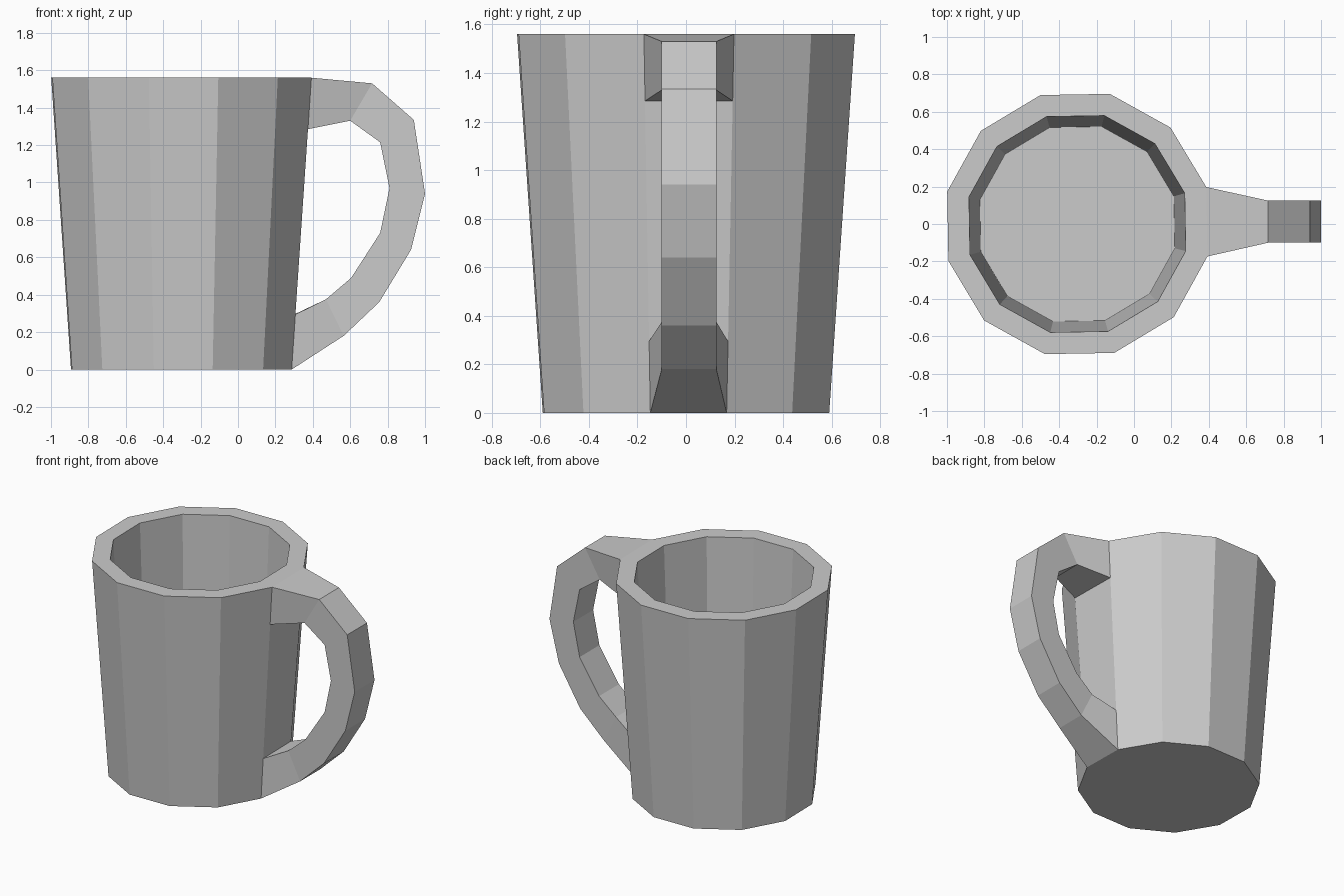
import bpy, bmesh
from math import cos, sin, radians

cube = bpy.data.objects.get("Cube")
if cube:
    bpy.data.objects.remove(cube, do_unlink=True)

SIDES = 12
HEIGHT = 1.56
CENTRE_X = -0.303

bm = bmesh.new()


def ring(radius, z):
    """Twelve-sided ring, slightly turned so one panel faces the handle."""
    angles = [radians(16 + 360 / SIDES * k) for k in range(SIDES)]
    return [bm.verts.new((CENTRE_X + radius * cos(a), radius * sin(a), z)) for a in angles]


def bridge(a, b):
    for k in range(len(a)):
        n = (k + 1) % len(a)
        bm.faces.new((a[k], a[n], b[n], b[k]))


# Cup rings: outer wall, rim, inner wall and floor
base = ring(0.608, 0)
rim = ring(0.717, HEIGHT)
lip = ring(0.597, HEIGHT)
floor = ring(0.537, 0.12)


def column(k):
    """Wall edge split where the handle joins the cup."""
    low, high = base[k], rim[k]
    joints = [bm.verts.new(low.co.lerp(high.co, z / HEIGHT)) for z in (0.295, 1.285)]
    return [low, *joints, high]


columns = [[base[k], rim[k]] for k in range(SIDES)]
columns[0], columns[-1] = column(0), column(SIDES - 1)
for k in range(SIDES - 1):
    bm.faces.new(columns[k] + columns[k + 1][::-1])
bridge(rim, lip)
bridge(lip, floor)
bm.faces.new(floor)
bm.faces.new(base)

# Wall panel inside the handle loop
back, front = columns[0], columns[-1]
bm.faces.new((front[1], back[1], back[2], front[2]))

# Handle: outer and inner (x, z) points of each section, top to bottom
sections = [
    ((0.717, 1.53), (0.60, 1.33)),
    ((0.94, 1.335), (0.76, 1.215)),
    ((1.0, 0.94), (0.81, 0.97)),
    ((0.925, 0.64), (0.76, 0.73)),
    ((0.755, 0.36), (0.605, 0.49)),
    ((0.565, 0.18), (0.47, 0.375)),
]
loops = [[front[3], back[3], back[2], front[2]]]
for outer, inner in sections:
    corners = ((outer, -0.1), (outer, 0.125), (inner, 0.125), (inner, -0.1))
    loops.append([bm.verts.new((x, y, z)) for (x, z), y in corners])
loops.append([front[0], back[0], back[1], front[1]])
for a, b in zip(loops, loops[1:]):
    bridge(a, b)

bmesh.ops.recalc_face_normals(bm, faces=bm.faces)
mesh = bpy.data.meshes.new("mug")
bm.to_mesh(mesh)
bm.free()
mug = bpy.data.objects.new("mug", mesh)
bpy.context.collection.objects.link(mug)

# Plain grey ceramic
grey = bpy.data.materials.new("light_grey")
grey.use_nodes = True
colour = (0.6, 0.6, 0.6, 1)
grey.diffuse_color = colour
grey.node_tree.nodes["Principled BSDF"].inputs["Base Color"].default_value = colour
mesh.materials.append(grey)
